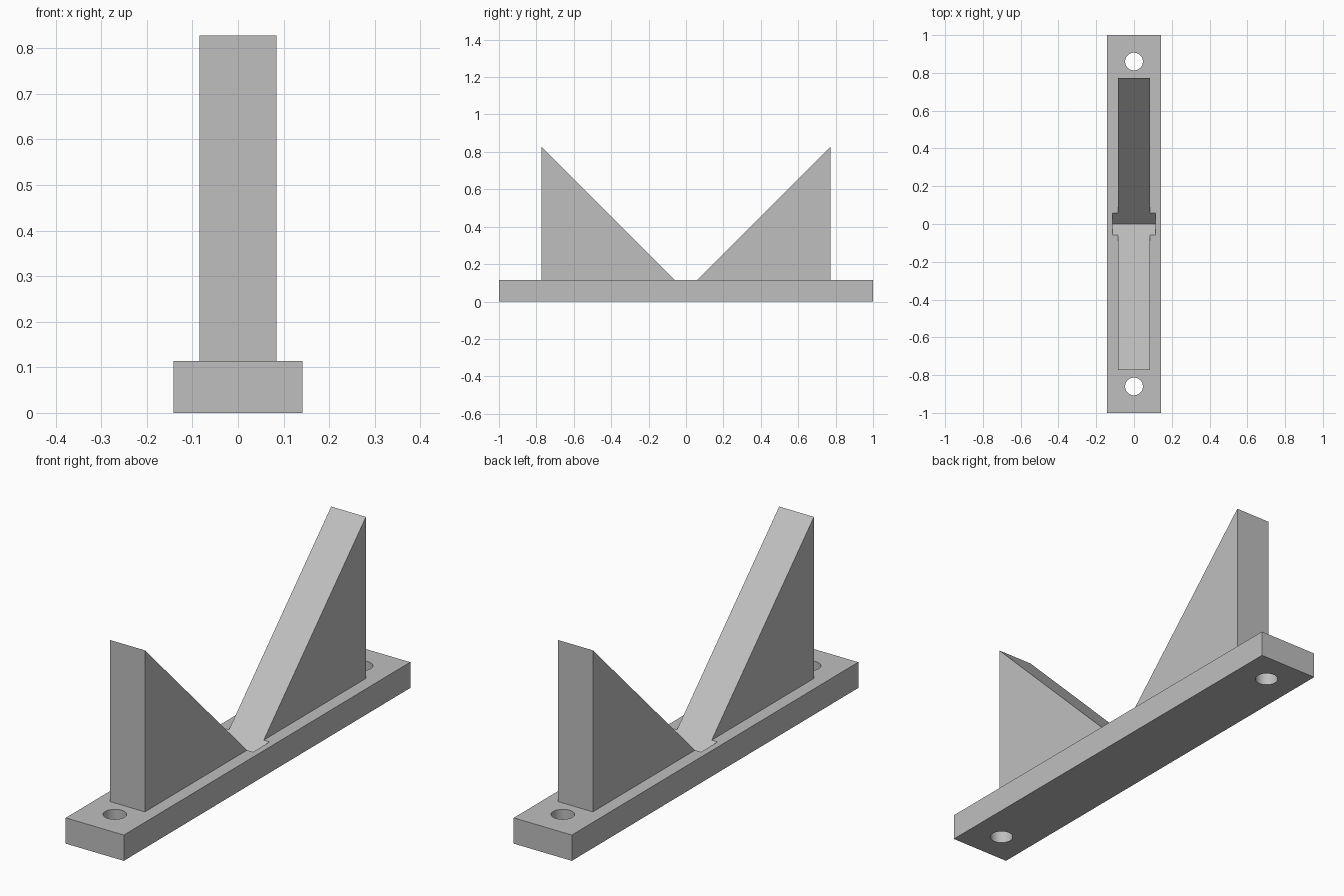
import bpy
import bmesh
import math
from mathutils import Matrix

cube = bpy.data.objects.get("Cube")
if cube:
    bpy.data.objects.remove(cube, do_unlink=True)

LENGTH, WIDTH, BASE_TOP = 2.0, 0.284, 0.114
HOLE_Y, HOLE_RADIUS = 0.86, 0.047
RIB_HALF, GROOVE_HALF = 0.085, 0.114
GROOVE_Y, RIB_BACK = 0.058, 0.772

grey = bpy.data.materials.new("plain grey")
grey.use_nodes = True
colour = (0.52, 0.52, 0.52, 1)
grey.diffuse_color = colour
grey.node_tree.nodes["Principled BSDF"].inputs["Base Color"].default_value = colour


def add_object(name, bm):
    bmesh.ops.recalc_face_normals(bm, faces=bm.faces)
    mesh = bpy.data.meshes.new(name)
    bm.to_mesh(mesh)
    bm.free()
    mesh.materials.append(grey)
    obj = bpy.data.objects.new(name, mesh)
    bpy.context.collection.objects.link(obj)
    return obj


def prism(name, profile, half_width):
    """Extrude a (y, z) profile along x, centred on x = 0."""
    bm = bmesh.new()
    face = bm.faces.new([bm.verts.new((-half_width, y, z)) for y, z in profile])
    extruded = bmesh.ops.extrude_face_region(bm, geom=[face])["geom"]
    verts = [v for v in extruded if isinstance(v, bmesh.types.BMVert)]
    bmesh.ops.translate(bm, verts=verts, vec=(2 * half_width, 0, 0))
    return add_object(name, bm)


def cut(target, cutter):
    mod = target.modifiers.new("cut", "BOOLEAN")
    mod.operation = "DIFFERENCE"
    mod.solver = "EXACT"
    mod.object = cutter
    cutter.hide_render = True
    bpy.context.view_layer.objects.active = target
    bpy.ops.object.modifier_apply(modifier=mod.name)
    bpy.data.objects.remove(cutter, do_unlink=True)


# Flat base bar
half = LENGTH / 2
base = prism("base_bar", [(-half, 0), (half, 0), (half, BASE_TOP), (-half, BASE_TOP)], WIDTH / 2)

# Shallow V groove across the middle, in line with the rib slopes
rise = 0.05
cut(base, prism("groove_cutter", [
    (0, BASE_TOP - GROOVE_Y),
    (GROOVE_Y + rise, BASE_TOP + rise),
    (-GROOVE_Y - rise, BASE_TOP + rise)], GROOVE_HALF))

# Mounting holes at both ends
for side in (-1, 1):
    bm = bmesh.new()
    bmesh.ops.create_cone(bm, cap_ends=True, segments=48, radius1=HOLE_RADIUS,
                          radius2=HOLE_RADIUS, depth=1,
                          matrix=Matrix.Translation((0, side * HOLE_Y, 0)))
    cut(base, add_object("hole_cutter", bm))

# Triangular ribs, sloping at 45 degrees down to the groove
for name, side in (("front_rib", -1), ("back_rib", 1)):
    prism(name, [
        (side * GROOVE_Y, BASE_TOP),
        (side * RIB_BACK, BASE_TOP),
        (side * RIB_BACK, BASE_TOP + RIB_BACK - GROOVE_Y)], RIB_HALF)

# Smooth hole walls, sharp edges elsewhere
bpy.ops.object.select_all(action="DESELECT")
base.select_set(True)
bpy.context.view_layer.objects.active = base
bpy.ops.object.shade_smooth_by_angle(angle=math.radians(30))
